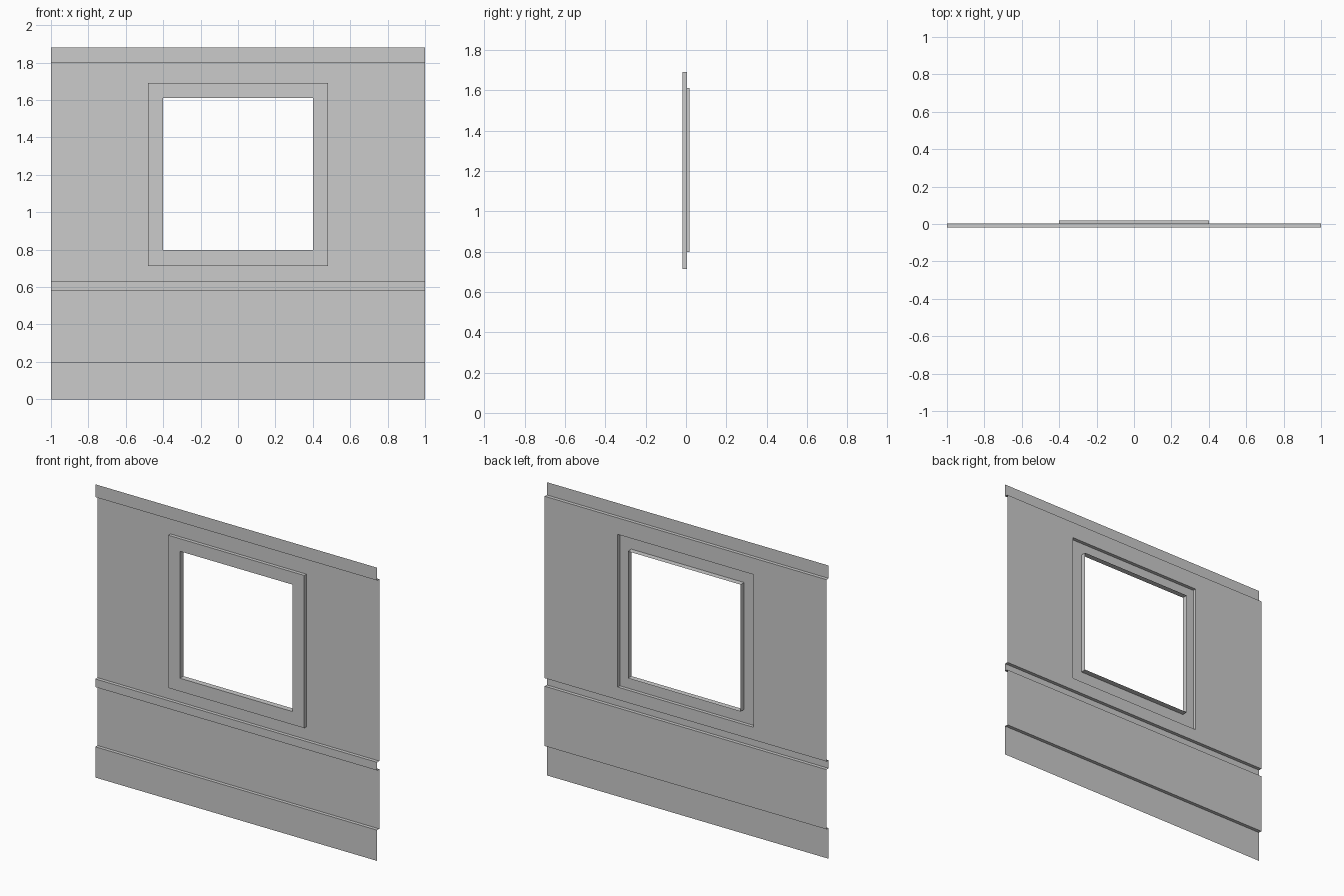
import bpy

if "Cube" in bpy.data.objects:
    bpy.data.objects.remove(bpy.data.objects["Cube"])

FRONT, FIELD, BACK = -0.018, 0.004, 0.018   # depths of trim, wall field and reveal


def make_object(name, verts, faces):
    mesh = bpy.data.meshes.new(name)
    mesh.from_pydata(verts, [], faces)
    mesh.update()
    obj = bpy.data.objects.new(name, mesh)
    bpy.context.collection.objects.link(obj)
    return obj


def sheet(name, profile):
    """Sweep a (y, z) profile across the full wall width."""
    verts = [(x, y, z) for y, z in profile for x in (-1, 1)]
    faces = [(2*i, 2*i + 1, 2*i + 3, 2*i + 2) for i in range(len(profile) - 1)]
    return make_object(name, verts, faces)


def rect_rings(name, rings):
    """Bridge nested rectangles given as (half width, bottom, top, y)."""
    verts, faces = [], []
    for w, lo, hi, y in rings:
        verts += [(-w, y, lo), (w, y, lo), (w, y, hi), (-w, y, hi)]
    for r in range(len(rings) - 1):
        for i in range(4):
            a, b = 4*r + i, 4*r + (i + 1) % 4
            faces.append((a, b, b + 4, a + 4))
    return make_object(name, verts, faces)


# Baseboard, lower panel and chair rail
sheet("lower_wall", [(FRONT, 0), (FRONT, 0.197), (FIELD, 0.197), (FIELD, 0.58),
                     (FRONT, 0.58), (FRONT, 0.632), (FIELD, 0.632)])

# Top trim
sheet("top_trim", [(FIELD, 1.798), (FRONT, 1.798), (FRONT, 1.88)])

# Upper wall around the window
rect_rings("upper_wall", [(1, 0.632, 1.798, FIELD), (0.482, 0.713, 1.692, FIELD)])

# Raised window frame with the reveal running through to the back
rect_rings("window_frame", [(0.482, 0.713, 1.692, FIELD), (0.482, 0.713, 1.692, FRONT),
                            (0.4, 0.797, 1.611, FRONT), (0.4, 0.797, 1.611, BACK)])
